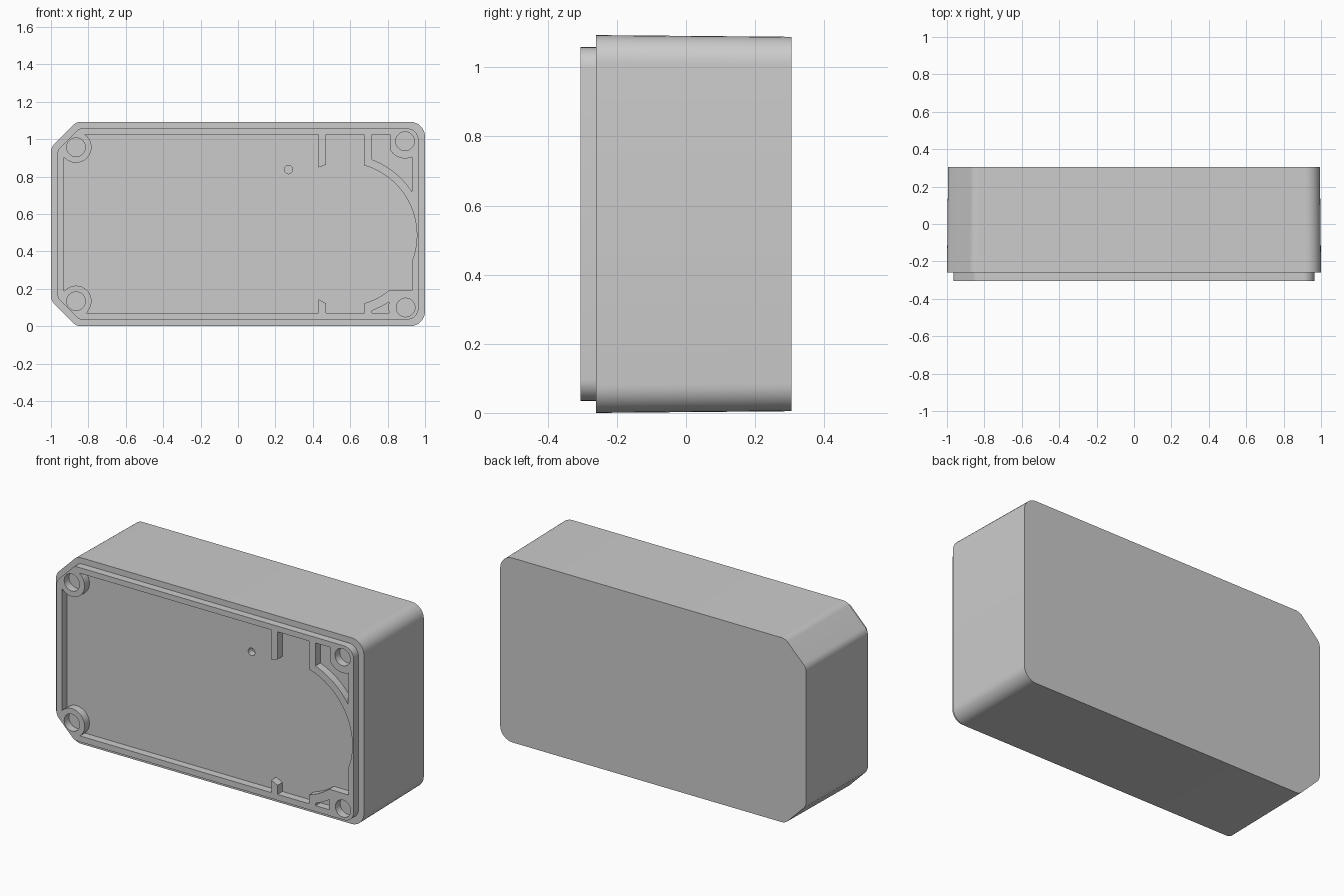
import bpy, bmesh
from math import sin, cos, radians, tan
from mathutils import Vector

if "Cube" in bpy.data.objects:
    bpy.data.objects.remove(bpy.data.objects["Cube"])

HEIGHT = 1.093
FRONT, SEAM, BACK = -0.305, -0.26, 0.305

grey = bpy.data.materials.new("light grey plastic")
grey.use_nodes = True
colour = (0.6, 0.6, 0.6, 1)
grey.diffuse_color = colour
grey.node_tree.nodes["Principled BSDF"].inputs["Base Color"].default_value = colour


def arc(centre, r, start, end, n=16):
    """Points along an arc, angles in degrees."""
    steps = [radians(start + (end - start) * i / n) for i in range(n + 1)]
    return [(centre[0] + r * cos(a), centre[1] + r * sin(a)) for a in steps]


def circle(centre, r):
    return arc(centre, r, 0, 360, 32)[:-1]


def fillet(corners, n=8):
    """Round each (x, z, radius) corner of a polygon."""
    pts = []
    for i, (x, z, r) in enumerate(corners):
        p = Vector((x, z))
        a = (Vector(corners[i - 1][:2]) - p).normalized()
        b = (Vector(corners[(i + 1) % len(corners)][:2]) - p).normalized()
        half = a.angle(b) / 2
        mid = p + (a + b).normalized() * r / sin(half)
        t0 = (p + a * r / tan(half) - mid).normalized()
        t1 = (p + b * r / tan(half) - mid).normalized()
        pts += [tuple(mid + t0.slerp(t1, k / n) * r) for k in range(n + 1)]
    return pts


def case_outline(inset):
    """Case silhouette: chamfered on the right, rounded on the left."""
    x, lo, hi = 1 - inset, inset, HEIGHT - inset
    leg = 0.137 - 0.586 * inset
    rc, rl = 0.06 - inset / 2, 0.08 - inset / 2
    return fillet([(-x, lo + leg, rc), (-x + leg, lo, rc), (x, lo, rl),
                   (x, hi, rl), (-x + leg, hi, rc), (-x, hi - leg, rc)])


def activate(obj):
    bpy.ops.object.select_all(action="DESELECT")
    obj.select_set(True)
    bpy.context.view_layer.objects.active = obj


def finish(obj):
    obj.data.materials.clear()
    obj.data.materials.append(grey)
    activate(obj)
    bpy.ops.object.shade_smooth_by_angle(angle=radians(25))


def prism(name, pts, y0, y1, sx=1, sz=1):
    """Extrude an outline from y0 to y1, drafted by the end scale."""
    bm = bmesh.new()
    mid = HEIGHT / 2
    front = [bm.verts.new((x, y0, z)) for x, z in pts]
    back = [bm.verts.new((x * sx, y1, mid + (z - mid) * sz)) for x, z in pts]
    bm.faces.new(front)
    bm.faces.new(back)
    for i in range(len(pts)):
        bm.faces.new((front[i - 1], front[i], back[i], back[i - 1]))
    bmesh.ops.recalc_face_normals(bm, faces=bm.faces)
    mesh = bpy.data.meshes.new(name)
    bm.to_mesh(mesh)
    bm.free()
    obj = bpy.data.objects.new(name, mesh)
    bpy.context.collection.objects.link(obj)
    return obj


def plate(name, loops, y0, y1):
    """Flat plate whose inner loops are openings."""
    curve = bpy.data.curves.new(name + "_profile", "CURVE")
    curve.dimensions = "2D"
    curve.fill_mode = "BOTH"
    curve.extrude = (y1 - y0) / 2
    for pts in loops:
        s = curve.splines.new("POLY")
        s.points.add(len(pts) - 1)
        for p, (x, z) in zip(s.points, pts):
            p.co = (x, z, 0, 1)
        s.use_cyclic_u = True
    obj = bpy.data.objects.new(name, curve)
    obj.rotation_euler.x = radians(90)
    obj.location.y = (y0 + y1) / 2
    bpy.context.collection.objects.link(obj)
    activate(obj)
    bpy.ops.object.convert(target="MESH")
    obj = bpy.context.view_layer.objects.active
    bm = bmesh.new()
    bm.from_mesh(obj.data)
    bmesh.ops.remove_doubles(bm, verts=bm.verts, dist=0.0002)
    bmesh.ops.recalc_face_normals(bm, faces=bm.faces)
    bm.to_mesh(obj.data)
    bm.free()
    return obj


# Solid case body with a slight draft towards the back
body = prism("case_body", case_outline(0), SEAM, BACK, 0.994, 0.991)

# Small locating hole in the cavity floor
cutter = prism("hole_cutter", circle((0.27, 0.837), 0.022), SEAM - 0.02, SEAM + 0.04)
cutter.hide_render = True
cut = body.modifiers.new("locating_hole", "BOOLEAN")
cut.operation = "DIFFERENCE"
cut.object = cutter
activate(body)
bpy.ops.object.modifier_apply(modifier=cut.name)
bpy.data.objects.remove(cutter)
finish(body)

# Screw holes, and the round recess they frame
upper_right, lower_right = (-0.866, 0.957), (-0.866, 0.134)
upper_left, lower_left = (0.893, 0.989), (0.896, 0.10)
recess = (0.568, 0.487)
TOP, LOW, SIDE = 1.025, 0.07, 0.93
boss = 0.092

# Main cavity: around the bosses, ribs and round recess
cavity = arc(upper_right, 0.083, 219.6, 415)
cavity += [(0.43, TOP), (0.43, 0.849), (0.47, 0.863), (0.47, TOP), (0.675, TOP)]
cavity += arc(recess, 0.388, 74, -21, 40)
cavity += [(SIDE, 0.19)]
cavity += arc(recess, 0.38, -51.4, -73.6)
cavity += [(0.675, LOW), (0.47, LOW), (0.47, 0.123), (0.43, 0.144), (0.43, LOW)]
cavity += arc(lower_right, 0.083, -50.5, 140.4)

# Small pockets between the recess wall and the left bosses
upper_pocket = [(0.717, TOP)] + arc(recess, 0.43, 69.7, 32.7)
upper_pocket += arc(upper_left, boss, -66.3, -151.7) + [(0.812, TOP)]
lower_pocket = [(0.717, LOW)] + arc(recess, 0.43, -69.7, -55.4)
lower_pocket += arc(lower_left, boss, 159, 199)

# Raised lip with its ribs and bosses
holes = [circle(c, 0.05) for c in (upper_right, lower_right, upper_left, lower_left)]
lip = plate("front_lip", [case_outline(0.035), cavity, upper_pocket, lower_pocket] + holes,
            FRONT, SEAM + 0.01)
finish(lip)
